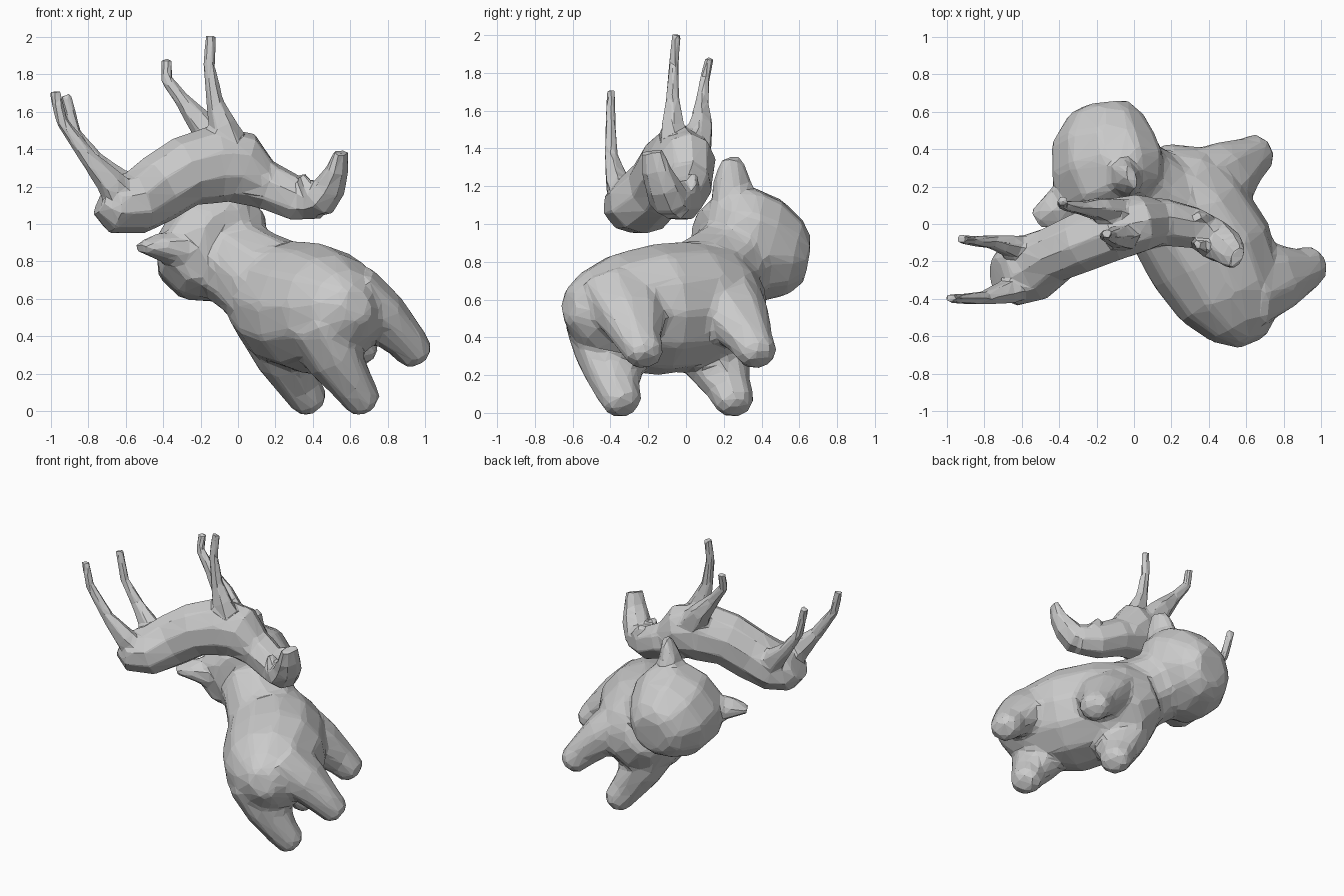
import bpy, bmesh
from math import cos, sin, pi
from mathutils import Vector

# Local frame of the leaning lower animal: forward, side, up
ORIGIN = Vector((0.39, -0.12, 0.545))
FWD = Vector((-0.43, 0.90, 0.0)).normalized()
SIDE = Vector((0.70, 0.30, 0.65)).normalized()
UP = SIDE.cross(FWD).normalized()
if UP.z < 0:
    UP = -UP


def local(a, s, u):
    return ORIGIN + FWD * a + SIDE * s + UP * u


def loft(bm, stations, hint, sides=8):
    """Closed tube; stations are (centre, half width along hint, half height)."""
    pts = [Vector(s[0]) for s in stations]
    rings, faces = [], []
    for i, (c, w, h) in enumerate(stations):
        t = (pts[min(i + 1, len(pts) - 1)] - pts[max(i - 1, 0)]).normalized()
        x = (hint - t * hint.dot(t)).normalized()
        y = t.cross(x)
        angles = [2 * pi * (k + 0.5) / sides for k in range(sides)]
        rings.append([bm.verts.new(pts[i] + x * w * cos(g) + y * h * sin(g)) for g in angles])
    for a, b in zip(rings, rings[1:]):
        for k in range(sides):
            j = (k + 1) % sides
            faces.append(bm.faces.new((a[k], a[j], b[j], b[k])))
    faces += [bm.faces.new(rings[0][::-1]), bm.faces.new(rings[-1])]
    bmesh.ops.recalc_face_normals(bm, faces=faces)


def finish(name, bm, ratio, voxel, smooth):
    """Fuse the tubes into one skin, soften the joints, reduce to low-poly facets."""
    me = bpy.data.meshes.new(name)
    bm.to_mesh(me)
    bm.free()
    ob = bpy.data.objects.new(name, me)
    bpy.context.collection.objects.link(ob)
    fuse = ob.modifiers.new("fuse", 'REMESH')
    fuse.mode, fuse.voxel_size = 'VOXEL', voxel
    soft = ob.modifiers.new("soften", 'SMOOTH')
    soft.factor, soft.iterations = 0.5, smooth
    ob.modifiers.new("facets", 'DECIMATE').ratio = ratio
    bpy.context.view_layer.objects.active = ob
    for m in list(ob.modifiers):
        bpy.ops.object.modifier_apply(modifier=m.name)
    for p in ob.data.polygons:
        p.use_smooth = False


# ---- Lower animal: heavy predator ----
bm = bmesh.new()
# Torso, rump to shoulders
loft(bm, [
    (local(-0.56, 0.02, 0.02), 0.08, 0.10),
    (local(-0.47, 0.01, 0.01), 0.20, 0.20),
    (local(-0.30, 0, 0.00), 0.30, 0.30),
    (local(-0.05, 0, 0.00), 0.36, 0.345),
    (local(0.22, 0, 0.04), 0.34, 0.345),
    (local(0.40, 0, 0.10), 0.28, 0.30),
    (local(0.50, 0, 0.16), 0.17, 0.19)], SIDE, 12)
# Neck
loft(bm, [
    (local(0.20, 0, 0.10), 0.30, 0.27),
    (local(0.42, 0, 0.27), 0.25, 0.25),
    (local(0.60, 0, 0.42), 0.24, 0.22)], SIDE, 10)
# Broad head with a drooping blunt muzzle
loft(bm, [
    (local(0.38, 0.0, 0.51), 0.16, 0.14),
    (local(0.46, 0.0, 0.51), 0.30, 0.24),
    (local(0.60, 0.0, 0.46), 0.34, 0.285),
    (local(0.74, 0.01, 0.40), 0.31, 0.27),
    (local(0.86, 0.04, 0.33), 0.22, 0.20),
    (local(0.92, 0.05, 0.31), 0.14, 0.13)], SIDE, 10)
# Ears and legs on both sides
for side in (-1, 1):
    loft(bm, [
        (local(0.53, side * 0.18, 0.57), 0.14, 0.11),
        (local(0.52, side * 0.28, 0.68), 0.11, 0.075),
        (local(0.51, side * 0.37, 0.75), 0.065, 0.03)], FWD, 6)
    for a in (0.33, -0.33):
        loft(bm, [
            (local(a * 0.85, side * 0.13, 0.02), 0.17, 0.24),
            (local(a * 0.92, side * 0.175, -0.20), 0.15, 0.20),
            (local(a, side * 0.195, -0.38), 0.115, 0.13),
            (local(a + 0.01, side * 0.20, -0.49), 0.10, 0.11),
            (local(a + 0.01, side * 0.20, -0.53), 0.06, 0.07)], SIDE, 8)
finish("predator", bm, 0.03, 0.016, 22)

# ---- Upper animal: prey lying on its back ----
bm = bmesh.new()
ACROSS = Vector((-0.35, 0.93, 0))
TURN = Vector((0.45, 0.9, 0))
# Torso, rump at -x and chest at +x
loft(bm, [
    ((-0.73, -0.29, 1.13), 0.11, 0.09),
    ((-0.67, -0.28, 1.10), 0.17, 0.15),
    ((-0.55, -0.235, 1.11), 0.19, 0.17),
    ((-0.42, -0.16, 1.19), 0.155, 0.185),
    ((-0.28, -0.10, 1.28), 0.165, 0.19),
    ((-0.12, -0.03, 1.32), 0.175, 0.21),
    ((0.02, 0.0, 1.30), 0.16, 0.195),
    ((0.12, 0.01, 1.22), 0.13, 0.13)], ACROSS, 10)
# Drooping neck
loft(bm, [
    ((0.02, 0.0, 1.26), 0.14, 0.16),
    ((0.17, 0.01, 1.20), 0.13, 0.13),
    ((0.32, -0.02, 1.13), 0.115, 0.12),
    ((0.44, -0.07, 1.12), 0.10, 0.10)], TURN, 8)
# Head, muzzle turned up
loft(bm, [
    ((0.36, -0.05, 1.10), 0.10, 0.075),
    ((0.44, -0.09, 1.13), 0.115, 0.095),
    ((0.49, -0.12, 1.20), 0.10, 0.085),
    ((0.53, -0.16, 1.29), 0.085, 0.055),
    ((0.55, -0.18, 1.385), 0.065, 0.032)], TURN, 8)
# Ears
for y in (-0.12, 0.03):
    loft(bm, [
        ((0.40, y / 2 - 0.05, 1.13), 0.07, 0.06),
        ((0.37, y, 1.20), 0.05, 0.045),
        ((0.34, y + 0.01, 1.26), 0.025, 0.025)], TURN, 5)
# Slender legs raised in the air: root, thigh, knee, shin, hoof
LEGS = (
    ((-0.60, -0.32, 1.12), (-0.68, -0.365, 1.22), (-0.80, -0.395, 1.355),
     (-0.94, -0.40, 1.55), (-0.98, -0.395, 1.71)),
    ((-0.57, -0.15, 1.14), (-0.65, -0.12, 1.23), (-0.76, -0.095, 1.34),
     (-0.87, -0.09, 1.49), (-0.92, -0.08, 1.69)),
    ((-0.03, -0.05, 1.38), (-0.08, -0.07, 1.52), (-0.125, -0.07, 1.66),
     (-0.155, -0.065, 1.85), (-0.145, -0.05, 2.005)),
    ((-0.08, 0.05, 1.38), (-0.18, 0.08, 1.52), (-0.28, 0.085, 1.64),
     (-0.38, 0.10, 1.77), (-0.38, 0.125, 1.88)),
)
RADII = (0.11, 0.08, 0.047, 0.034, 0.031)
for path in LEGS:
    loft(bm, [(p, r * 0.85, r) for p, r in zip(path, RADII)], Vector((0, 1, 0)), 6)
finish("prey", bm, 0.028, 0.012, 5)
